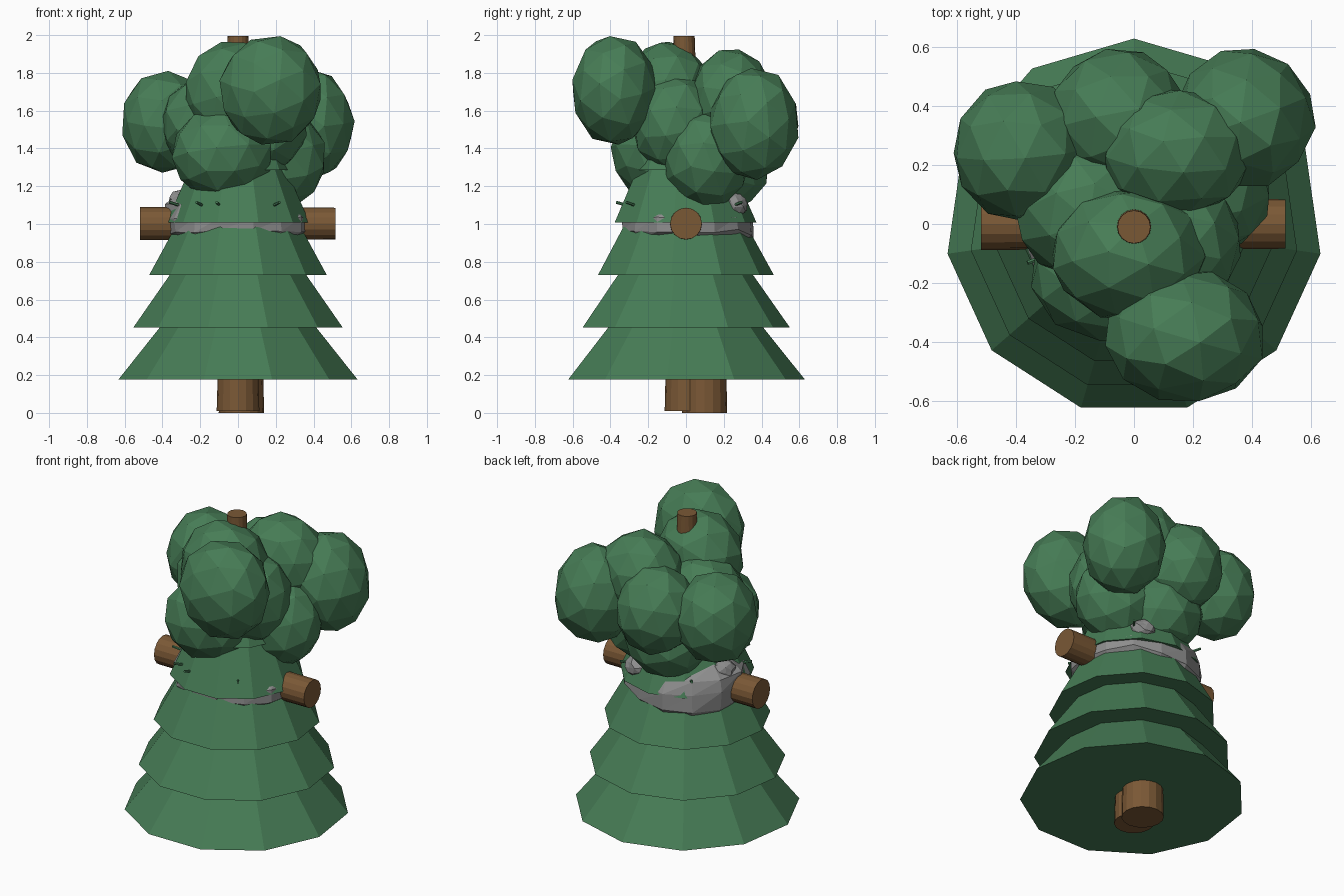
import bpy, bmesh, math, random
from mathutils import Vector, Matrix, Euler

random.seed(4)
cube = bpy.data.objects.get("Cube")
if cube:
    bpy.data.objects.remove(cube)


def material(name, rgb):
    m = bpy.data.materials.new(name)
    m.use_nodes = True
    m.diffuse_color = (*rgb, 1)
    m.node_tree.nodes["Principled BSDF"].inputs["Base Color"].default_value = (*rgb, 1)
    return m


GREEN = material("leaf green", (0.062, 0.202, 0.092))
BROWN = material("bark brown", (0.195, 0.098, 0.036))
GREY = material("stone grey", (0.27, 0.27, 0.27))


def finish(bm, name, mat):
    mesh = bpy.data.meshes.new(name)
    bm.to_mesh(mesh)
    bm.free()
    mesh.materials.append(mat)
    obj = bpy.data.objects.new(name, mesh)
    bpy.context.collection.objects.link(obj)
    return obj


def rod(name, start, end, r1, r2, sides, mat):
    """Closed straight cylinder or frustum between two points."""
    a, b = Vector(start), Vector(end)
    bm = bmesh.new()
    turn = (b - a).to_track_quat("Z", "Y").to_matrix().to_4x4()
    place = Matrix.Translation((a + b) / 2) @ turn
    bmesh.ops.create_cone(bm, cap_ends=True, segments=sides, radius1=r1,
                          radius2=r2, depth=(b - a).length, matrix=place)
    return finish(bm, name, mat)


def lump(name, centre, size, mat, jitter):
    """Faceted, randomly turned ball stretched to size."""
    bm = bmesh.new()
    bmesh.ops.create_icosphere(bm, subdivisions=2, radius=1)
    spin = Euler([random.uniform(0, math.tau) for _ in range(3)]).to_matrix()
    for v in bm.verts:
        p = spin @ v.co * (1 + random.uniform(-jitter, jitter))
        v.co = Vector(centre) + Vector([p[i] * size[i] for i in range(3)])
    return finish(bm, name, mat)


# Trunk, second root stump and crossing log
rod("trunk", (0, 0, 0.01), (0, -0.01, 1.995), 0.113, 0.056, 16, BROWN)
rod("rear_stump", (0.018, 0.098, 0), (0.018, 0.098, 0.5), 0.12, 0.11, 16, BROWN)
rod("cross_log", (-0.52, 0, 1.002), (0.515, 0, 1.002), 0.088, 0.084, 16, BROWN)

# Skirt tiers: eleven sides with one corner at the back
tiers = [(0.176, 0.64, 0.50, 0.38), (0.452, 0.56, 0.78, 0.33),
         (0.73, 0.475, 1.03, 0.31), (1.008, 0.383, 1.32, 0.245),
         (1.285, 0.29, 1.5, 0.2)]
for n, (z1, r1, z2, r2) in enumerate(tiers):
    bm = bmesh.new()
    bmesh.ops.create_cone(bm, cap_ends=True, segments=11, radius1=r1, radius2=r2,
                          depth=z2 - z1)
    corner = max(bm.verts, key=lambda v: v.co.xy.length).co
    turn = math.pi / 2 - math.atan2(corner.y, corner.x)
    bmesh.ops.rotate(bm, verts=bm.verts, matrix=Matrix.Rotation(turn, 3, "Z"))
    bmesh.ops.translate(bm, verts=bm.verts, vec=(0, -0.01, (z1 + z2) / 2))
    finish(bm, "skirt_tier_%d" % (n + 1), GREEN)

# Stone collar under the top tier: a rough boulder that bulges at the back right
SEG = 14
bm = bmesh.new()
rings = []
for z, r, bulge, mid in [(0.93, 0.9, 0.06, 130), (0.965, 0.985, 0.06, 130),
                         (1.03, 0.985, 0.08, 150), (1.11, 0.78, 0.27, 160),
                         (1.16, 0.6, 0.24, 165)]:
    ring = []
    for k in range(SEG):
        a = math.tau * k / SEG
        side = max(0, math.cos(a - math.radians(mid)))
        rr = r + bulge * side ** 2 + random.uniform(-0.015, 0.015)
        drop = 0.055 * side ** 2 if z < 1 else 0
        ring.append(bm.verts.new((0.375 * rr * math.cos(a), 0.352 * rr * math.sin(a),
                                  z - drop + random.uniform(-0.012, 0.012))))
    rings.append(ring)
for low, high in zip(rings, rings[1:]):
    for k in range(SEG):
        j = (k + 1) % SEG
        bm.faces.new((low[k], low[j], high[j]))
        bm.faces.new((low[k], high[j], high[k]))
bm.faces.new(rings[0][::-1])
bm.faces.new(rings[-1])
finish(bm, "stone_collar", GREY)
lump("stone_left", (0.155, 0.255, 1.1), (0.07, 0.07, 0.06), GREY, 0.1)
lump("stone_right", (-0.29, 0.06, 1.12), (0.08, 0.08, 0.065), GREY, 0.1)

# Foliage clumps
clumps = [((0.175, -0.38, 1.71), (0.275, 0.23, 0.295)),
          ((-0.385, 0.25, 1.54), (0.235, 0.24, 0.275)),
          ((0.375, 0.36, 1.53), (0.24, 0.24, 0.3)),
          ((-0.05, 0.36, 1.54), (0.24, 0.24, 0.265)),
          ((0.14, 0.24, 1.66), (0.26, 0.22, 0.27)),
          ((-0.02, -0.1, 1.69), (0.27, 0.23, 0.285)),
          ((-0.08, -0.165, 1.375), (0.275, 0.235, 0.25)),
          ((0.22, 0.11, 1.345), (0.25, 0.23, 0.27)),
          ((-0.02, 0.21, 1.31), (0.26, 0.23, 0.245)),
          ((-0.16, 0.05, 1.53), (0.25, 0.24, 0.26)),
          ((0.14, -0.06, 1.53), (0.23, 0.23, 0.27))]
for n, (c, s) in enumerate(clumps):
    lump("foliage_clump_%d" % (n + 1), c, s, GREEN, 0.02)

# Tiny twigs poking out of the top tier
for n, deg in enumerate((50, 130, 200, 235, 253, 305)):
    d = Vector((math.cos(math.radians(deg)), math.sin(math.radians(deg)), 0))
    rod("twig_%d" % (n + 1), d * 0.3 + Vector((0, 0, 1.09)),
        d * 0.385 + Vector((0, 0, 1.115)), 0.008, 0.008, 6, GREEN)
